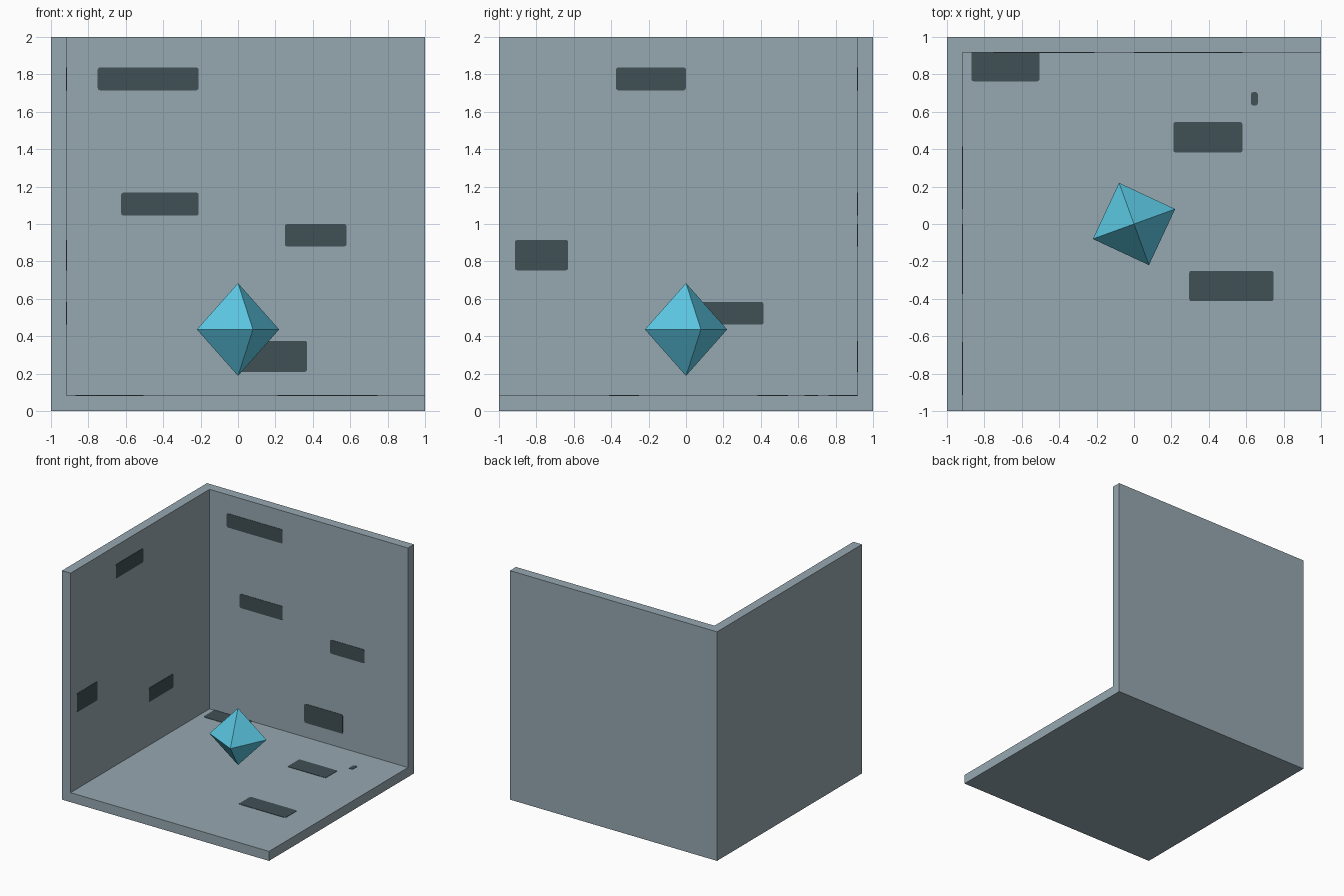
import bpy, bmesh, math
from mathutils import Vector

if "Cube" in bpy.data.objects:
    bpy.data.objects.remove(bpy.data.objects["Cube"])

T = 0.083          # wall thickness
IN = 1 - T         # distance of inner wall faces from the centre
LIFT = 0.003       # thickness of the painted plates


def material(name, rgb):
    lin = [(c / 255 / 12.92) if c / 255 <= 0.04045 else ((c / 255 + 0.055) / 1.055) ** 2.4 for c in rgb]
    m = bpy.data.materials.new(name)
    m.diffuse_color = (*lin, 1)
    m.use_nodes = True
    m.node_tree.nodes["Principled BSDF"].inputs["Base Color"].default_value = m.diffuse_color
    return m


def add_object(name, bm, mat):
    bmesh.ops.recalc_face_normals(bm, faces=bm.faces[:])
    me = bpy.data.meshes.new(name)
    bm.to_mesh(me)
    bm.free()
    me.materials.append(mat)
    ob = bpy.data.objects.new(name, me)
    bpy.context.collection.objects.link(ob)
    return ob


stone = material("grey_stone", (150, 168, 176))
dark = material("dark_stone", (64, 80, 85))
cyan = material("cyan_crystal", (91, 199, 225))

# Room corner: three faces of a cube, thickened inwards
bm = bmesh.new()
bmesh.ops.create_cube(bm, size=2)
bmesh.ops.translate(bm, verts=bm.verts[:], vec=(0, 0, 1))
bm.normal_update()
bmesh.ops.delete(bm, geom=[f for f in bm.faces if f.normal.dot(Vector((1, -1, 1))) > 0], context='FACES')
me = bpy.data.meshes.new("room_corner")
bm.to_mesh(me)
bm.free()
me.materials.append(stone)
room = bpy.data.objects.new("room_corner", me)
bpy.context.collection.objects.link(room)
mod = room.modifiers.new("thickness", 'SOLIDIFY')
mod.thickness = T
mod.offset = -1
mod.use_even_offset = True


# Dark bricks: thin plates with slightly rounded corners
def brick(name, u0, u1, v0, v1, place, r=0.012):
    bm = bmesh.new()
    ring = []
    corners = [(u1 - r, v1 - r), (u0 + r, v1 - r), (u0 + r, v0 + r), (u1 - r, v0 + r)]
    for i, (cu, cv) in enumerate(corners):
        for k in range(3):
            a = math.radians(90 * i + 45 * k)
            ring.append((cu + r * math.cos(a), cv + r * math.sin(a)))
    low = [bm.verts.new(place(u, v, -LIFT)) for u, v in ring]
    face = bm.faces.new(low)
    ext = bmesh.ops.extrude_face_region(bm, geom=[face], use_keep_orig=True)
    shift = Vector(place(0, 0, LIFT)) - Vector(place(0, 0, -LIFT))
    bmesh.ops.translate(bm, vec=shift, verts=[g for g in ext["geom"] if isinstance(g, bmesh.types.BMVert)])
    add_object(name, bm, dark)


surfaces = {
    "back_wall": (lambda u, v, d: (u, IN - d, v),
                  [(-0.75, -0.21, 1.715, 1.837), (-0.625, -0.21, 1.045, 1.168),
                   (0.25, 0.58, 0.88, 1.0), (0.0, 0.37, 0.21, 0.375)]),
    "left_wall": (lambda u, v, d: (-IN + d, u, v),
                  [(-0.375, 0.0, 1.715, 1.837), (-0.915, -0.63, 0.752, 0.915),
                   (0.08, 0.415, 0.462, 0.583)]),
    "floor": (lambda u, v, d: (u, v, T + d),
              [(-0.87, -0.505, 0.763, 0.93), (0.21, 0.58, 0.382, 0.545),
               (0.295, 0.747, -0.413, -0.25), (0.625, 0.662, 0.633, 0.705)]),
}
for surface, (place, rects) in surfaces.items():
    for i, rect in enumerate(rects):
        brick(f"{surface}_brick_{i + 1}", *rect, place)

# Floating crystal: an octahedron turned about its vertical axis
bm = bmesh.new()
z, h, r = 0.436, 0.248, 0.234
top, bottom = bm.verts.new((0, 0, z + h)), bm.verts.new((0, 0, z - h))
ring = [bm.verts.new((r * math.cos(a), r * math.sin(a), z))
        for a in (math.radians(20 + 90 * i) for i in range(4))]
for i in range(4):
    bm.faces.new((ring[i], ring[(i + 1) % 4], top))
    bm.faces.new((ring[(i + 1) % 4], ring[i], bottom))
add_object("crystal", bm, cyan)
